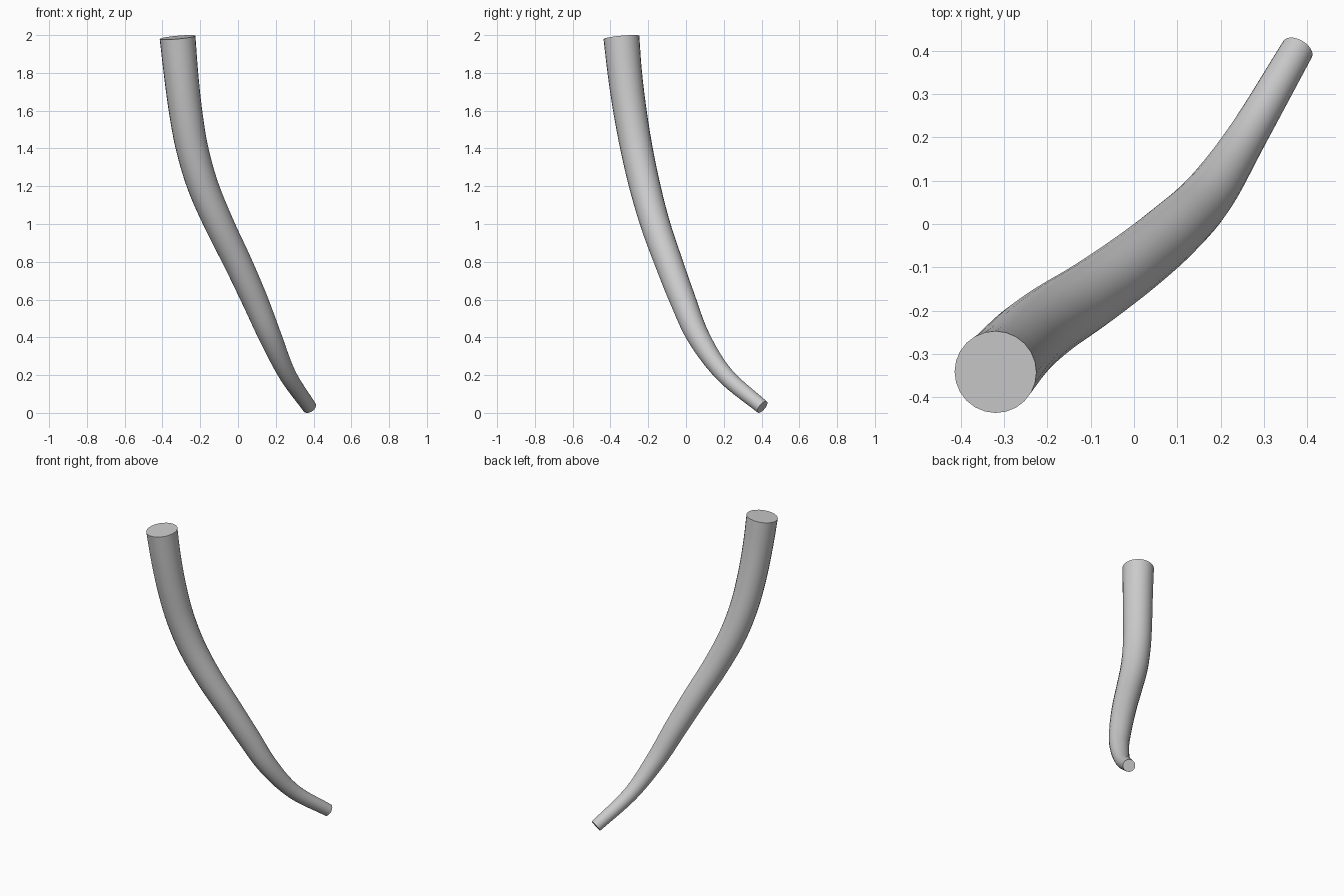
import bpy, bmesh, math
from mathutils import Vector

if "Cube" in bpy.data.objects:
    bpy.data.objects.remove(bpy.data.objects["Cube"])

# Centre line, top to tip: x, y, z, radius
PATH = [
    (-0.320, -0.342, 1.988, 0.095),
    (-0.302, -0.324, 1.80, 0.091),
    (-0.278, -0.297, 1.60, 0.088),
    (-0.243, -0.262, 1.40, 0.085),
    (-0.185, -0.218, 1.20, 0.082),
    (-0.100, -0.163, 1.00, 0.078),
    (-0.003, -0.093, 0.80, 0.074),
    (0.088, -0.018, 0.60, 0.069),
    (0.172, 0.067, 0.40, 0.060),
    (0.263, 0.206, 0.20, 0.046),
    (0.378, 0.404, 0.031, 0.038),
]
SIDES, STEPS = 24, 5


def smooth_path(points):
    """Catmull-Rom interpolation of position and radius."""
    p = [Vector(q) for q in points]
    p = [2 * p[0] - p[1]] + p + [2 * p[-1] - p[-2]]
    out = []
    for i in range(1, len(p) - 2):
        a, b, c, d = p[i - 1:i + 3]
        for s in range(STEPS):
            t = s / STEPS
            out.append(0.5 * (2 * b + (c - a) * t + (2 * a - 5 * b + 4 * c - d) * t * t
                              + (3 * b - a - 3 * c + d) * t ** 3))
    out.append(p[-2])
    return out


# Tapered tube swept along the path, rings square to it
path = smooth_path(PATH)
centres = [q.to_3d() for q in path]
bm = bmesh.new()
rings = []
u = Vector((1, 0, 0))
for i, c in enumerate(centres):
    tangent = (centres[min(i + 1, len(centres) - 1)] - centres[max(i - 1, 0)]).normalized()
    u = (u - tangent * u.dot(tangent)).normalized()
    v = tangent.cross(u)
    r = path[i][3]
    rings.append([bm.verts.new(c + r * (math.cos(a) * u + math.sin(a) * v))
                  for a in (2 * math.pi * k / SIDES for k in range(SIDES))])
for lo, hi in zip(rings, rings[1:]):
    for k in range(SIDES):
        n = (k + 1) % SIDES
        bm.faces.new((lo[k], lo[n], hi[n], hi[k]))

# Flat end caps
bm.faces.new(rings[0])
bm.faces.new(rings[-1])
bmesh.ops.recalc_face_normals(bm, faces=bm.faces)

mesh = bpy.data.meshes.new("curved_tapered_stem")
bm.to_mesh(mesh)
bm.free()
stem = bpy.data.objects.new("curved_tapered_stem", mesh)
bpy.context.collection.objects.link(stem)
bpy.context.view_layer.objects.active = stem
stem.select_set(True)
bpy.ops.object.shade_smooth_by_angle(angle=math.radians(40))
